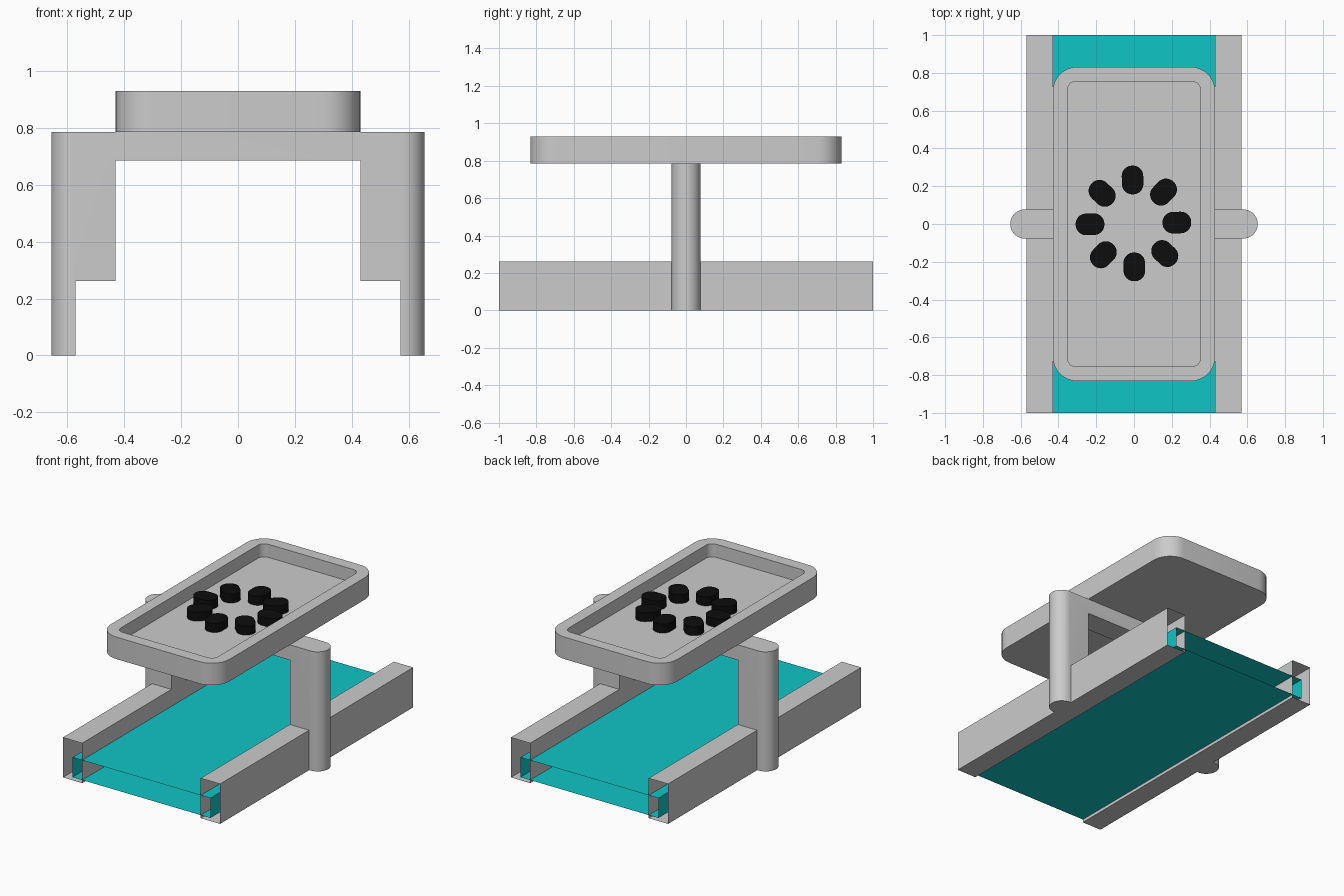
import bpy, bmesh, math

cube = bpy.data.objects.get("Cube")
if cube:
    bpy.data.objects.remove(cube, do_unlink=True)


def material(name, rgb):
    m = bpy.data.materials.new(name)
    m.use_nodes = True
    m.diffuse_color = (*rgb, 1)
    m.node_tree.nodes["Principled BSDF"].inputs["Base Color"].default_value = (*rgb, 1)
    return m


grey = material("light grey", (0.6, 0.6, 0.6))
teal = material("belt teal", (0.005, 0.56, 0.56))
black = material("puck black", (0.004, 0.004, 0.004))


def rounded_ring(hx, hy, r, z, seg=10):
    """Rounded rectangle outline at height z, given half sizes."""
    pts = []
    corners = ((1, 1), (-1, 1), (-1, -1), (1, -1))
    for quarter, (sx, sy) in enumerate(corners):
        for i in range(seg + 1):
            a = math.pi / 2 * (quarter + i / seg)
            pts.append((sx * (hx - r) + r * math.cos(a),
                        sy * (hy - r) + r * math.sin(a), z))
    return pts


def end_ring(x0, x1, z0, z1, y):
    """Rectangle outline in a plane of constant y."""
    return [(x0, y, z0), (x1, y, z0), (x1, y, z1), (x0, y, z1)]


def loft(name, rings, mat, capped=True, smooth=True):
    """Join matching outlines with side faces, optionally closing both ends."""
    bm = bmesh.new()
    loops = [[bm.verts.new(p) for p in ring] for ring in rings]
    for a, b in zip(loops, loops[1:]):
        n = len(a)
        for i in range(n):
            j = (i + 1) % n
            bm.faces.new((a[i], a[j], b[j], b[i]))
    if capped:
        bm.faces.new(loops[0])
        bm.faces.new(loops[-1])
    bmesh.ops.remove_doubles(bm, verts=bm.verts, dist=1e-5)
    bmesh.ops.recalc_face_normals(bm, faces=bm.faces)
    mesh = bpy.data.meshes.new(name)
    bm.to_mesh(mesh)
    bm.free()
    obj = bpy.data.objects.new(name, mesh)
    bpy.context.collection.objects.link(obj)
    mesh.materials.append(mat)
    if smooth:
        shade(obj)
    return obj


def shade(obj):
    bpy.ops.object.select_all(action='DESELECT')
    obj.select_set(True)
    bpy.context.view_layer.objects.active = obj
    bpy.ops.object.shade_smooth_by_angle(angle=math.radians(30))


# Main dimensions
RAIL_IN, RAIL_OUT, RAIL_TOP = 0.43, 0.57, 0.262
ARCH_X, ARCH_Y, ARCH_TOP, BEAM_LOW = 0.655, 0.077, 0.784, 0.684
TRAY_TOP, TRAY_FLOOR = 0.928, 0.842

# Hollow side rails, open at both ends
for side, s in (("left", 1), ("right", -1)):
    x0, x1 = sorted((s * RAIL_IN, s * RAIL_OUT))
    loft(side + "_rail", [end_ring(x0, x1, 0, RAIL_TOP, y) for y in (-1, 1)],
         grey, capped=False, smooth=False)

# Belt loop, reaching halfway into the rails
loft("belt", [end_ring(-0.5, 0.5, 0.02, 0.15, y) for y in (-1, 1)],
     teal, capped=False, smooth=False)

# Arch: a round-ended slab with a stepped opening that straddles the rails
arch = loft("arch", [rounded_ring(ARCH_X, ARCH_Y, ARCH_Y, z) for z in (0, ARCH_TOP)],
            grey, smooth=False)
half = [(RAIL_OUT, -0.1), (RAIL_OUT, RAIL_TOP), (RAIL_IN, RAIL_TOP), (RAIL_IN, BEAM_LOW)]
opening = half + [(-x, z) for x, z in reversed(half)]
cutter = loft("arch_cutter", [[(x, y, z) for x, z in opening] for y in (-0.2, 0.2)],
              grey, smooth=False)
cutter.hide_render = True
cut = arch.modifiers.new("opening", 'BOOLEAN')
cut.operation = 'DIFFERENCE'
cut.solver = 'EXACT'
cut.object = cutter
bpy.context.view_layer.update()
bpy.context.view_layer.objects.active = arch
bpy.ops.object.modifier_apply(modifier=cut.name)
bpy.data.objects.remove(cutter, do_unlink=True)
shade(arch)

# Tray with a recessed floor
loft("tray", [rounded_ring(0.43, 0.832, 0.13, ARCH_TOP),
              rounded_ring(0.43, 0.832, 0.13, TRAY_TOP),
              rounded_ring(0.352, 0.755, 0.045, TRAY_TOP),
              rounded_ring(0.352, 0.755, 0.045, TRAY_FLOOR)], grey)

# Ring of oblong pucks pointing outwards
for i in range(8):
    puck = loft(f"puck_{i + 1}", [rounded_ring(0.076, 0.057, 0.055, z)
                                  for z in (TRAY_FLOOR, 0.9)], black)
    a = i * math.pi / 4 + 0.02
    puck.location = (0.23 * math.cos(a) - 0.003, 0.23 * math.sin(a) + 0.003, 0)
    puck.rotation_euler.z = a
